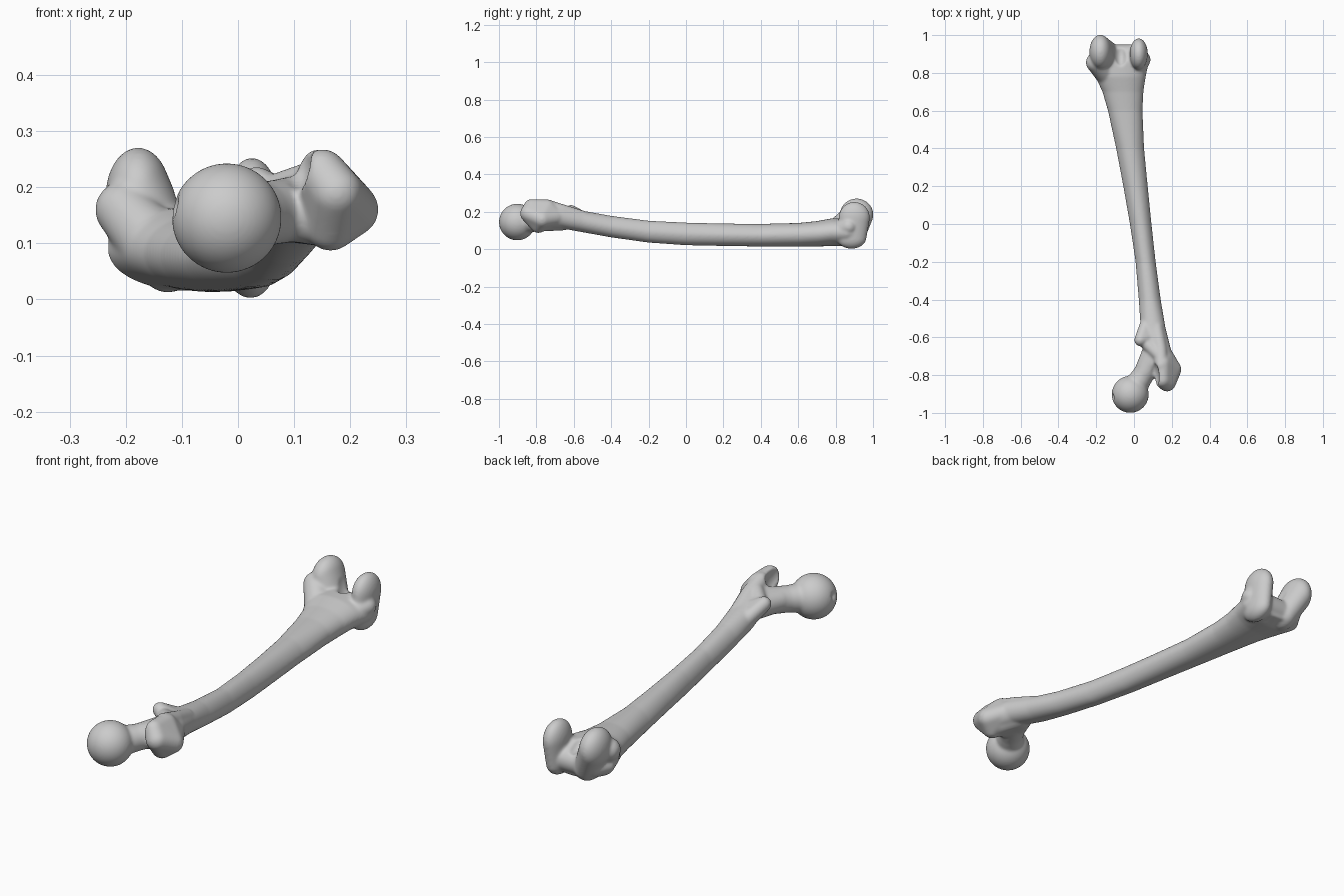
import bpy, bmesh, math
from mathutils import Vector

bone = bmesh.new()


def ball_points(c, r):
    tmp = bmesh.new()
    bmesh.ops.create_icosphere(tmp, subdivisions=4, radius=1)
    pts = [Vector((c[i] + v.co[i] * r[i] for i in range(3))) for v in tmp.verts]
    tmp.free()
    return pts


def hull(*balls):
    """Add the convex hull of ellipsoids (x, y, z, rx, ry, rz) to the bone."""
    tmp = bmesh.new()
    for b in balls:
        r = b[3:] if len(b) == 6 else (b[3],) * 3
        for p in ball_points(b[:3], r):
            tmp.verts.new(p)
    res = bmesh.ops.convex_hull(tmp, input=tmp.verts[:])
    inner = [g for g in res["geom_interior"] if isinstance(g, bmesh.types.BMVert)]
    bmesh.ops.delete(tmp, geom=inner, context='VERTS')
    me = bpy.data.meshes.new("tmp")
    tmp.to_mesh(me)
    tmp.free()
    bone.from_mesh(me)
    bpy.data.meshes.remove(me)


def chain(*balls):
    for a, b in zip(balls, balls[1:]):
        hull(a, b)


def cutter(name, c, r):
    bm = bmesh.new()
    for p in ball_points(c, r):
        bm.verts.new(p)
    bmesh.ops.convex_hull(bm, input=bm.verts[:])
    me = bpy.data.meshes.new(name)
    bm.to_mesh(me)
    bm.free()
    ob = bpy.data.objects.new(name, me)
    bpy.context.collection.objects.link(ob)
    ob.hide_render = True
    ob.hide_set(True)
    return ob


# Shaft: rings of (y, left, right, bottom, top), ridged along the back (+z)
RINGS = [
    (-0.74, 0.10, 0.22, 0.11, 0.235), (-0.66, 0.06, 0.195, 0.11, 0.23),
    (-0.55, 0.035, 0.167, 0.09, 0.205), (-0.4, 0.025, 0.142, 0.063, 0.178),
    (-0.2, 0.008, 0.115, 0.035, 0.152), (0.0, -0.022, 0.093, 0.021, 0.142),
    (0.2, -0.057, 0.073, 0.017, 0.137), (0.4, -0.095, 0.054, 0.014, 0.135),
    (0.6, -0.138, 0.045, 0.013, 0.14), (0.7, -0.167, 0.05, 0.014, 0.15),
    (0.78, -0.205, 0.062, 0.017, 0.165), (0.86, -0.235, 0.08, 0.015, 0.165),
    (0.93, -0.19, 0.06, 0.03, 0.13)]
N = 40
loops = []
for y, xl, xr, zb, zt in RINGS:
    ring = []
    ridge = 0.16 if abs(y) < 0.5 else 0.0
    for k in range(N):
        a = math.tau * k / N
        c, s = math.cos(a), math.sin(a)
        w = (1 - ridge * max(0, s)) * math.copysign(abs(c) ** 0.9, c)
        ring.append(bone.verts.new(((xl + xr) / 2 + w * (xr - xl) / 2, y,
                                    (zb + zt) / 2 + s * (zt - zb) / 2)))
    loops.append(ring)
for p, q in zip(loops, loops[1:]):
    for k in range(N):
        bone.faces.new((p[k], p[(k + 1) % N], q[(k + 1) % N], q[k]))
bone.faces.new(loops[0])
bone.faces.new(loops[-1][::-1])

# Head and neck
hull((-0.02, -0.902, 0.145, 0.098))
chain((-0.02, -0.9, 0.145, 0.07), (0.045, -0.805, 0.152, 0.057),
      (0.11, -0.70, 0.163, 0.06, 0.07, 0.058))
hull((0.06, -0.76, 0.16, 0.05), (0.15, -0.77, 0.145, 0.05), (0.11, -0.66, 0.16, 0.06))

# Greater trochanter, with its crest and the lesser trochanter
hull((0.15, -0.825, 0.225, 0.043), (0.175, -0.84, 0.19, 0.047), (0.204, -0.77, 0.16, 0.047),
     (0.165, -0.79, 0.13, 0.044), (0.165, -0.70, 0.17, 0.045), (0.15, -0.74, 0.22, 0.045))
chain((0.145, -0.75, 0.23, 0.038), (0.14, -0.66, 0.205, 0.035), (0.12, -0.55, 0.17, 0.035))
chain((0.135, -0.70, 0.215, 0.033), (0.07, -0.635, 0.19, 0.035))
hull((0.033, -0.615, 0.205, 0.032), (0.075, -0.60, 0.17, 0.045), (0.07, -0.52, 0.15, 0.035))

# Condyles: a rounded back lobe joined to a front lip
hull((-0.178, 0.912, 0.185, 0.058, 0.09, 0.086), (-0.125, 0.885, 0.075, 0.055, 0.075, 0.063))
hull((0.025, 0.9, 0.17, 0.048, 0.083, 0.083), (0.022, 0.885, 0.062, 0.045, 0.08, 0.06))

# Side bosses and the groove floor between the condyles
hull((-0.205, 0.855, 0.16, 0.05), (-0.15, 0.80, 0.10, 0.06))
hull((0.045, 0.87, 0.12, 0.043), (0.0, 0.80, 0.09, 0.05))
hull((-0.13, 0.88, 0.085, 0.05, 0.07, 0.06), (0.02, 0.88, 0.085, 0.04, 0.07, 0.062))

me = bpy.data.meshes.new("thigh_bone")
bmesh.ops.recalc_face_normals(bone, faces=bone.faces[:])
bone.to_mesh(me)
bone.free()
ob = bpy.data.objects.new("thigh_bone", me)
bpy.context.collection.objects.link(ob)


def remesh(size):
    m = ob.modifiers.new("remesh", 'REMESH')
    m.mode = 'VOXEL'
    m.voxel_size = size
    m.use_smooth_shade = True


# Fuse everything, cut the ligament pit and hollow, then soften
remesh(0.006)
for c in (cutter("head_pit", (-0.125, -0.915, 0.168), (0.022, 0.022, 0.024)),
          cutter("trochanter_hollow", (0.105, -0.81, 0.245), (0.028, 0.075, 0.05)),
          cutter("condyle_notch", (-0.07, 0.92, 0.21), (0.045, 0.10, 0.085))):
    m = ob.modifiers.new(c.name, 'BOOLEAN')
    m.operation = 'DIFFERENCE'
    m.object = c
remesh(0.005)
s = ob.modifiers.new("soften", 'SMOOTH')
s.factor = 0.5
s.iterations = 14
